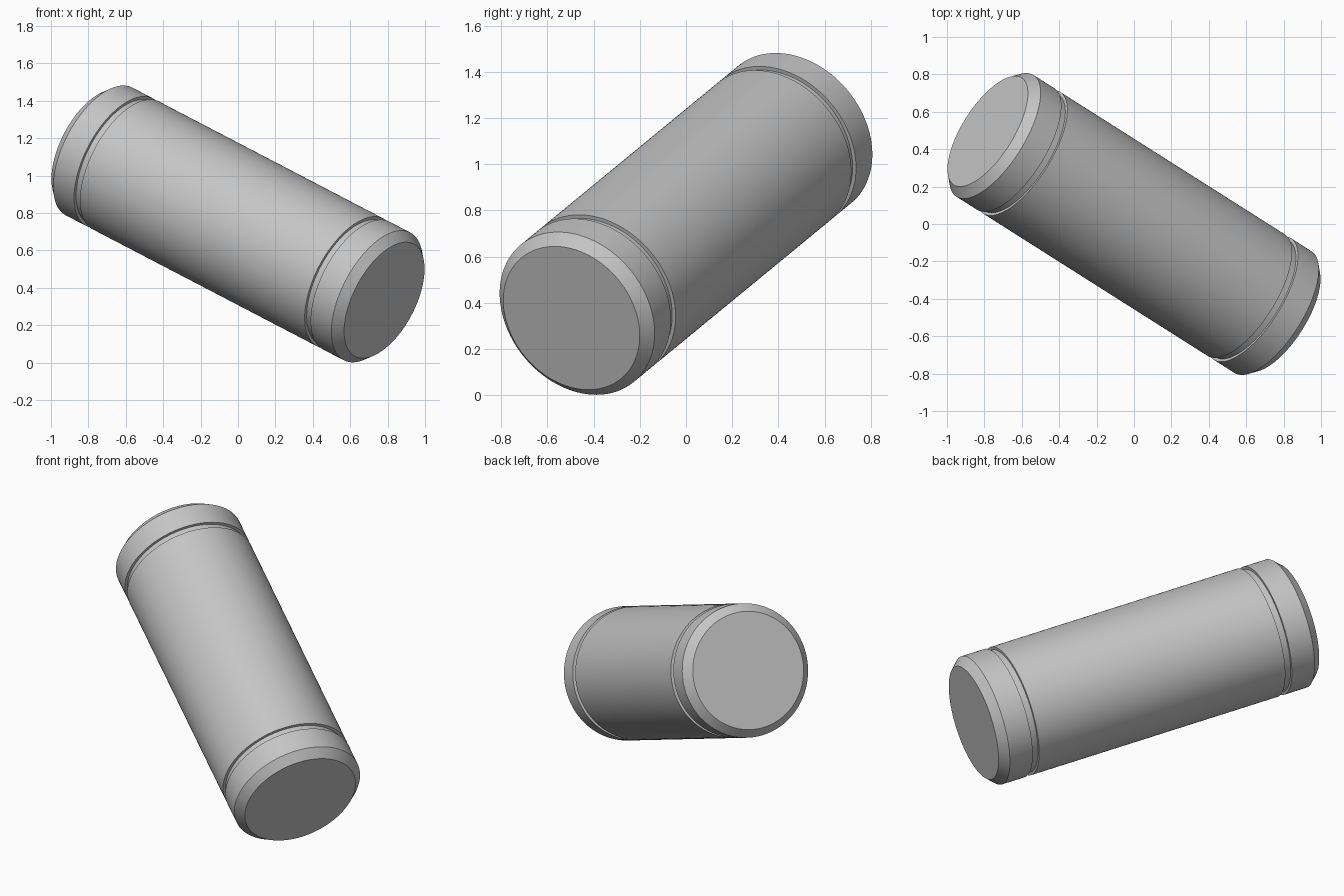
import bpy, bmesh, math
from mathutils import Vector, Matrix

if "Cube" in bpy.data.objects:
    bpy.data.objects.remove(bpy.data.objects["Cube"], do_unlink=True)

# Plain grey steel
steel = bpy.data.materials.new("grey_steel")
steel.use_nodes = True
colour = (0.56, 0.56, 0.56, 1)
steel.diffuse_color = colour
steel.node_tree.nodes["Principled BSDF"].inputs["Base Color"].default_value = colour

RADIUS = 0.385
FLOOR = 0.368       # radius at the bottom of the grooves
CAP = 0.339         # radius of the flat end inside the chamfer
SIDES = 128
AXIS = Vector((0.773, -0.490, -0.403))
CENTRE = Vector((0, 0, 0.742))

# Half profile (radius, distance along the axis): groove, collar, chamfer, flat end
half = [(RADIUS, 0.777), (FLOOR, 0.777), (FLOOR, 0.818), (RADIUS, 0.818),
        (RADIUS, 0.962), (CAP, 1.012)]
profile = [(r, -t) for r, t in reversed(half)] + half

# Lathe the profile ring by ring and close both ends
bm = bmesh.new()
rings = []
for r, t in profile:
    angles = [math.tau * i / SIDES for i in range(SIDES)]
    rings.append([bm.verts.new((r * math.cos(a), r * math.sin(a), t)) for a in angles])
for low, high in zip(rings, rings[1:]):
    for i in range(SIDES):
        j = (i + 1) % SIDES
        bm.faces.new((low[i], low[j], high[j], high[i]))
bm.faces.new(rings[0][::-1])
bm.faces.new(rings[-1])
bmesh.ops.recalc_face_normals(bm, faces=bm.faces)

# Lean the pin along its axis
tilt = AXIS.to_track_quat("Z", "Y").to_matrix().to_4x4()
bm.transform(Matrix.Translation(CENTRE) @ tilt)

mesh = bpy.data.meshes.new("grooved_pin")
bm.to_mesh(mesh)
bm.free()
mesh.materials.append(steel)
pin = bpy.data.objects.new("grooved_pin", mesh)
bpy.context.collection.objects.link(pin)

# Smooth barrel with crisp groove and chamfer edges
bpy.ops.object.select_all(action="DESELECT")
pin.select_set(True)
bpy.context.view_layer.objects.active = pin
bpy.ops.object.shade_smooth_by_angle(angle=math.radians(25))
